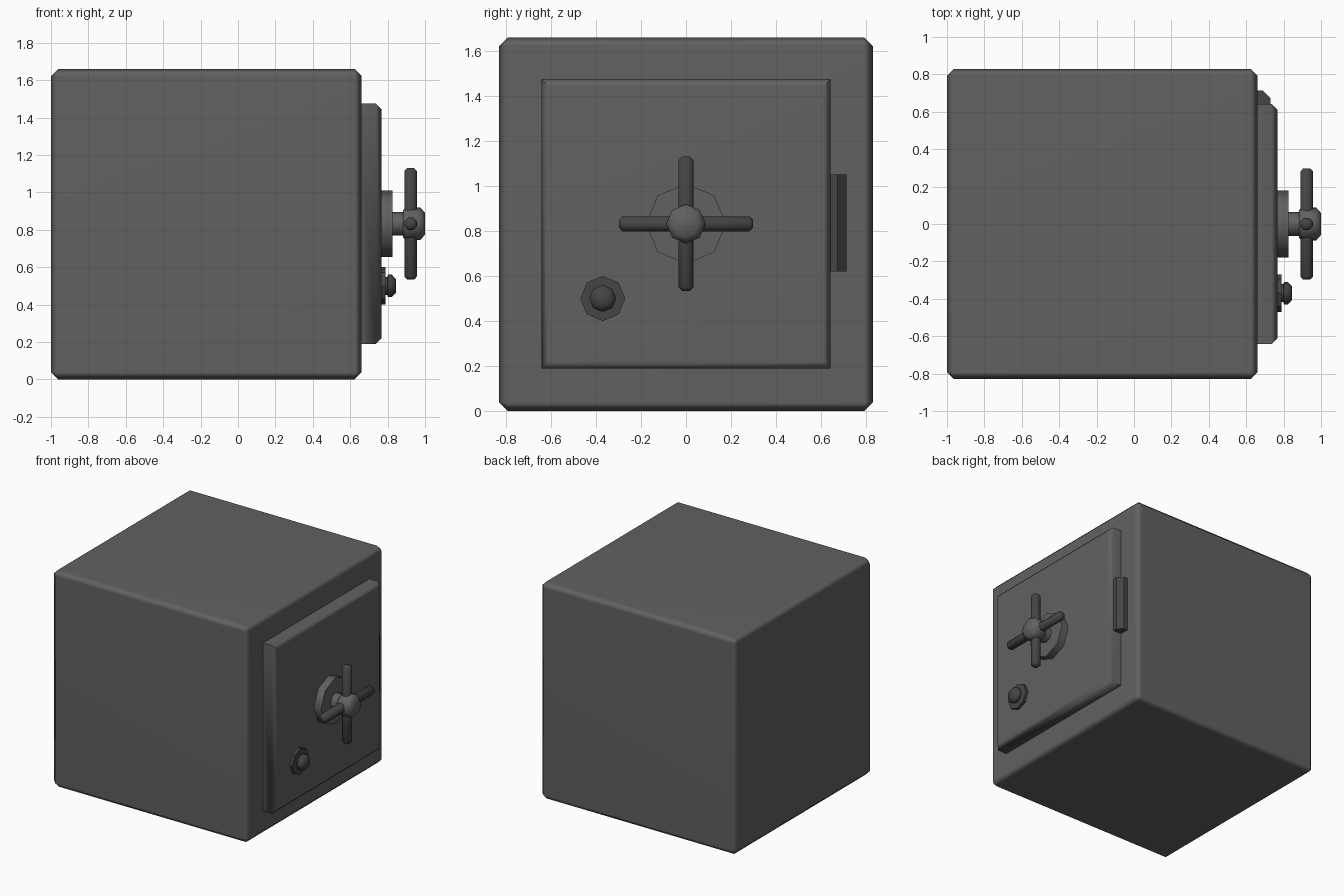
import bpy, bmesh
from math import pi, cos, sin, radians
from mathutils import Matrix

if "Cube" in bpy.data.objects:
    bpy.data.objects.remove(bpy.data.objects["Cube"])


def material(name, value):
    mat = bpy.data.materials.new(name)
    mat.diffuse_color = (value, value, value, 1)
    mat.use_nodes = True
    mat.node_tree.nodes["Principled BSDF"].inputs["Base Color"].default_value = mat.diffuse_color
    return mat


STEEL = material("dark_steel", 0.12)
IRON = material("black_iron", 0.06)


def finish(name, bm, mat, smooth=True):
    bmesh.ops.recalc_face_normals(bm, faces=bm.faces)
    me = bpy.data.meshes.new(name)
    bm.to_mesh(me)
    bm.free()
    me.materials.append(mat)
    ob = bpy.data.objects.new(name, me)
    bpy.context.collection.objects.link(ob)
    bpy.ops.object.select_all(action='DESELECT')
    bpy.context.view_layer.objects.active = ob
    ob.select_set(True)
    if smooth:
        bpy.ops.object.shade_smooth_by_angle(angle=radians(60))
    return ob


def box(name, lo, hi, bevel, pick=lambda e: True):
    """Box between two corners, with chosen edges chamfered."""
    bm = bmesh.new()
    bmesh.ops.create_cube(bm, size=1)
    for v in bm.verts:
        v.co = [lo[i] if v.co[i] < 0 else hi[i] for i in range(3)]
    edges = [e for e in bm.edges if pick(e)]
    bmesh.ops.bevel(bm, geom=edges, offset=bevel, segments=1,
                    profile=0.5, affect='EDGES')
    ob = finish(name, bm, STEEL)
    ob.modifiers.new("weighted", 'WEIGHTED_NORMAL').keep_sharp = True
    return ob


def lathe(name, profile, matrix, mat=STEEL, turn=0.0, sides=8, smooth=True):
    """Eight-sided turned part along local x; profile is (x, radius)."""
    bm = bmesh.new()
    rings = []
    for x, r in profile:
        rings.append([bm.verts.new((x, r * cos(turn + 2 * pi * i / sides),
                                    r * sin(turn + 2 * pi * i / sides)))
                      for i in range(sides)])
    for a, b in zip(rings, rings[1:]):
        for i in range(sides):
            j = (i + 1) % sides
            bm.faces.new((a[i], a[j], b[j], b[i]))
    bm.faces.new(rings[0])
    bm.faces.new(rings[-1])
    bm.transform(matrix)
    return finish(name, bm, mat, smooth)


MID = 0.832

# Safe body and raised door
box("safe_body", (-1, -0.83, 0), (0.661, 0.83, 1.66), 0.038)
box("door", (0.64, -0.642, 0.19), (0.767, 0.642, 1.475), 0.03,
    lambda e: all(v.co.x > 0.7 for v in e.verts))

# Hinge barrel, half sunk in the body
lathe("hinge", [(-0.215, 0.073), (0.215, 0.073)],
      Matrix.Translation((0.663, 0.645, 0.835)) @ Matrix.Rotation(-pi / 2, 4, 'Y'),
      IRON, turn=pi / 8, smooth=False)

# Handle: back plate, stem and hub
centre = Matrix.Translation((0, 0, MID))
lathe("handle_plate", [(0.75, 0.178), (0.826, 0.178)], centre)
lathe("handle_stem", [(0.81, 0.063), (0.9, 0.063)], centre)
lathe("handle_hub", [(0.882, 0.072), (0.896, 0.087), (0.975, 0.087), (1.0, 0.058)],
      centre)

# Cross bars
bar = [(-0.298, 0.02), (-0.282, 0.036), (0.282, 0.036), (0.298, 0.02)]
for name, axis in (("handle_bar_upright", 'Y'), ("handle_bar_level", 'Z')):
    lathe(name, bar, Matrix.Translation((0.923, 0, MID))
          @ Matrix.Rotation(pi / 2, 4, axis), IRON, turn=pi / 8)

# Lock: plate and knob
lock = Matrix.Translation((0, -0.37, 0.5))
lathe("lock_plate", [(0.75, 0.1), (0.788, 0.1)], lock, IRON, smooth=False)
lathe("lock_knob", [(0.77, 0.048), (0.8, 0.048), (0.801, 0.06),
                    (0.822, 0.06), (0.845, 0.036)], lock, IRON)
